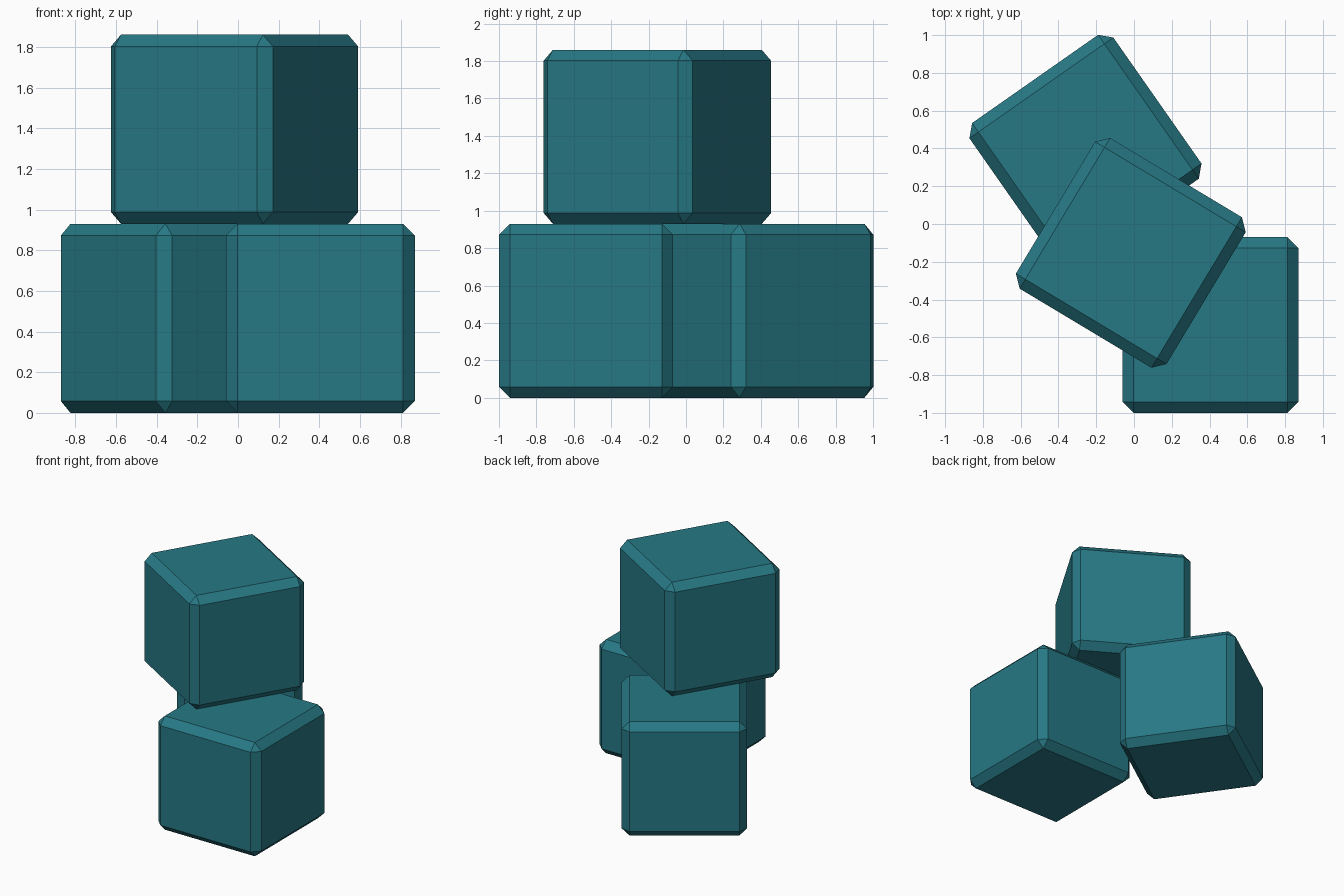
import bpy
from math import radians

default = bpy.data.objects.get("Cube")
if default:
    bpy.data.objects.remove(default, do_unlink=True)

SIZE = 0.93
BEVEL = 0.058

# Single teal paint
teal = bpy.data.materials.new("teal")
teal.use_nodes = True
colour = (0.02, 0.19, 0.235, 1.0)
teal.diffuse_color = colour
teal.node_tree.nodes["Principled BSDF"].inputs["Base Color"].default_value = colour


def block(name, x, y, level, turn):
    """Chamfered cube standing on the given level, turned about z."""
    bpy.ops.mesh.primitive_cube_add(
        size=SIZE,
        location=(x, y, SIZE * (level + 0.5)),
        rotation=(0, 0, radians(turn)),
    )
    obj = bpy.context.object
    obj.name = name
    obj.data.materials.append(teal)
    chamfer = obj.modifiers.new("chamfer", 'BEVEL')
    chamfer.width = BEVEL
    chamfer.segments = 1
    return obj


# Two blocks on the ground, one resting across them
block("front_block", 0.405, -0.535, 0, 0)
block("back_block", -0.257, 0.387, 0, 35)
block("top_block", -0.017, -0.153, 1, -31)
